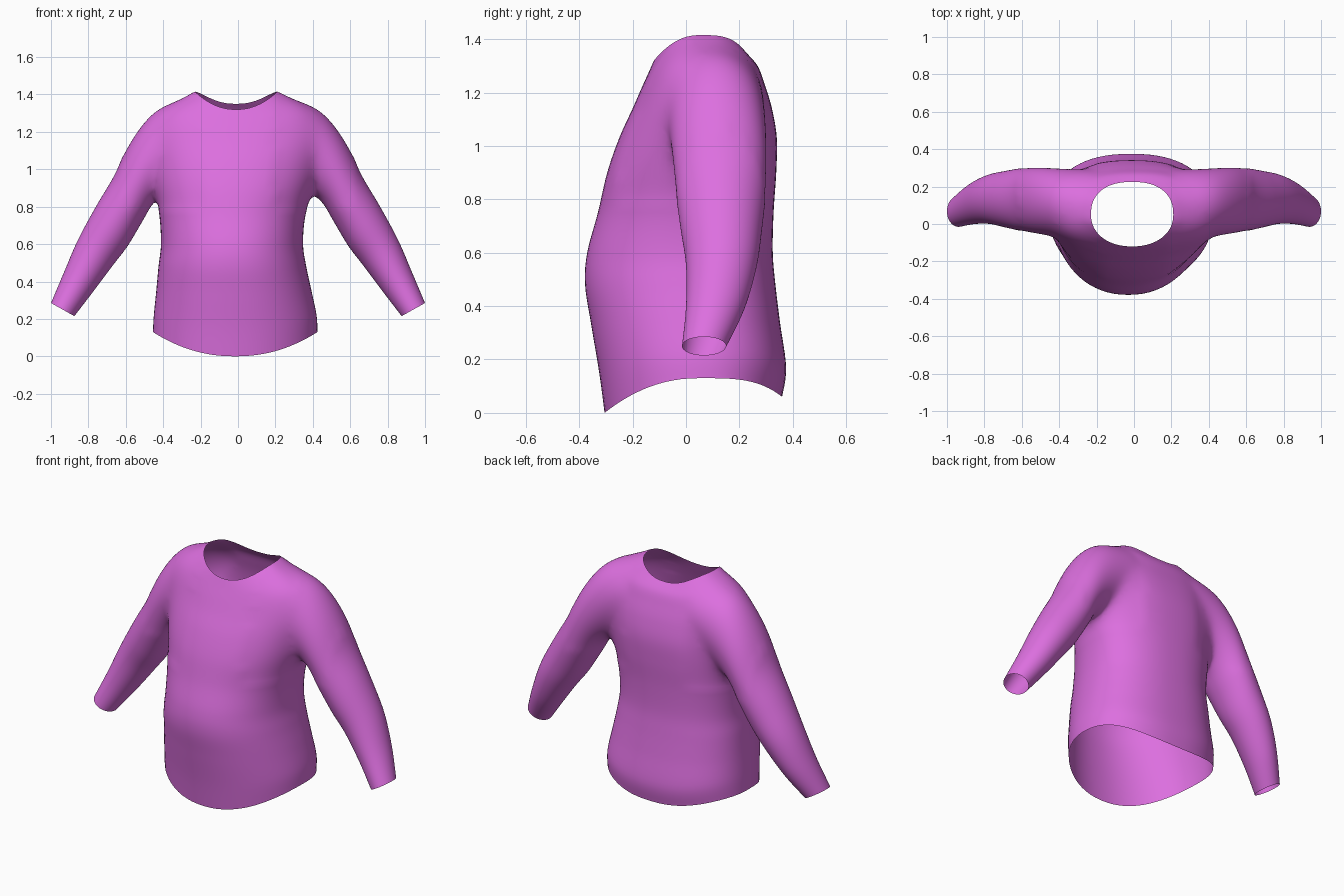
import bpy, bmesh, math
from mathutils import Vector

if "Cube" in bpy.data.objects:
    bpy.data.objects.remove(bpy.data.objects["Cube"])

SEG, SUB = 72, 6


def refine(rows):
    """Catmull-Rom interpolation between rows of ring parameters."""
    out = []
    for i in range(len(rows) - 1):
        p0, p1 = rows[max(i - 1, 0)], rows[i]
        p2, p3 = rows[i + 1], rows[min(i + 2, len(rows) - 1)]
        for k in range(SUB):
            t = k / SUB
            out.append([0.5 * (2 * b + (c - a) * t + (2 * a - 5 * b + 4 * c - d) * t * t
                               + (3 * b - a - 3 * c + d) * t ** 3)
                        for a, b, c, d in zip(p0, p1, p2, p3)])
    out.append(list(rows[-1]))
    return out


def loft(name, rings):
    """Closed tube; returns the object and the centre points of both caps."""
    bm = bmesh.new()
    loops = [[bm.verts.new(p) for p in ring] for ring in rings]
    for a, b in zip(loops, loops[1:]):
        for j in range(SEG):
            k = (j + 1) % SEG
            bm.faces.new((a[j], a[k], b[k], b[j]))
    centres = []
    for lp in (loops[0], loops[-1]):
        c = sum((v.co for v in lp), Vector()) / SEG
        centres.append(c)
        cv = bm.verts.new(c)
        for j in range(SEG):
            bm.faces.new((lp[j], lp[(j + 1) % SEG], cv))
    bmesh.ops.recalc_face_normals(bm, faces=bm.faces)
    me = bpy.data.meshes.new(name)
    bm.to_mesh(me)
    bm.free()
    ob = bpy.data.objects.new(name, me)
    bpy.context.collection.objects.link(ob)
    return ob, centres


def body_ring(r):
    cx, hx, yf, yb, zs, zf, zb = r
    ym, pts = 0.05, []
    for j in range(SEG):
        t = 2 * math.pi * j / SEG
        c, s = math.cos(t), math.sin(t)
        e = 2 / (2.35 if s > 0 else 2.15)
        y_end, z_end, p = (yb, zb, 3) if s > 0 else (yf, zf, 2)
        pts.append((cx + hx * math.copysign(abs(c) ** e, c),
                    ym + (y_end - ym) * abs(s) ** e,
                    zs + (z_end - zs) * abs(s) ** p))
    return pts


def sleeve_ring(r, side):
    ox, oz, ix, iz, yf, yb = r
    pts = []
    for j in range(SEG):
        t = 2 * math.pi * j / SEG
        c, s = math.cos(t), math.sin(t)
        pts.append((side * ((ox + ix) / 2 + (ox - ix) / 2 * c),
                    (yf + yb) / 2 + (yb - yf) / 2 * s,
                    (oz + iz) / 2 + (oz - iz) / 2 * c))
    return pts


# Torso: centre x, half width, front y, back y, z at sides / front / back
torso = [
    (-.015, .44, -.305, .36, .13, 0, .06),
    (-.015, .435, -.325, .375, .22, .15, .17),
    (-.022, .415, -.355, .352, .35, .33, .34),
    (-.03, .395, -.378, .335, .48, .48, .48),
    (-.032, .38, -.37, .325, .6, .6, .6),
    (-.03, .39, -.33, .328, .75, .75, .75),
    (-.02, .425, -.295, .338, .9, .9, .9),
    (-.01, .44, -.25, .34, 1.03, 1.03, 1.03),
    (0, .45, -.20, .322, 1.15, 1.14, 1.14),
    (0, .44, -.165, .295, 1.25, 1.22, 1.23),
    (0, .38, -.14, .268, 1.338, 1.275, 1.30),
    (-.01, .22, -.12, .225, 1.415, 1.32, 1.35),
]
# Sleeve: outer x z, inner x z, front y, back y
sleeve = [
    (.22, 1.375, .22, 1.0, -.10, .29),
    (.34, 1.36, .28, .94, -.09, .295),
    (.46, 1.305, .37, .88, -.07, .30),
    (.58, 1.145, .445, .83, -.055, .305),
    (.66, .97, .515, .715, -.04, .30),
    (.76, .80, .59, .59, -.02, .285),
    (.856, .622, .67, .485, 0, .265),
    (.93, .45, .775, .345, 0, .22),
    (1.0, .285, .875, .215, -.015, .15),
]

shirt, openings = loft("shirt", [body_ring(r) for r in refine(torso)])

# Fuse both sleeves into the torso
arms = []
for side in (1, -1):
    arm, ends = loft("sleeve_helper", [sleeve_ring(r, side) for r in refine(sleeve)])
    arm.hide_render = True
    arms.append(arm)
    openings.append(ends[1])
    mod = shirt.modifiers.new("fuse", 'BOOLEAN')
    mod.operation, mod.solver, mod.object = 'UNION', 'EXACT', arm
dg = bpy.context.evaluated_depsgraph_get()
mesh = bpy.data.meshes.new_from_object(shirt.evaluated_get(dg))
shirt.modifiers.clear()
shirt.data = mesh
for arm in arms:
    bpy.data.objects.remove(arm)

# Open the neck, hem and cuffs, then soften the armholes and shoulders
bm = bmesh.new()
bm.from_mesh(mesh)
for p in openings:
    v = min(bm.verts, key=lambda q: (q.co - p).length)
    bmesh.ops.delete(bm, geom=[v], context='VERTS')
bmesh.ops.remove_doubles(bm, verts=bm.verts, dist=0.005)
soft = [v for v in bm.verts if not v.is_boundary
        and .2 < abs(v.co.x) < .62 and .8 < v.co.z < 1.4]
for _ in range(22):
    bmesh.ops.smooth_vert(bm, verts=soft, factor=0.5,
                          use_axis_x=True, use_axis_y=True, use_axis_z=True)
for f in bm.faces:
    f.smooth = True
bm.to_mesh(mesh)
bm.free()

cloth = bpy.data.materials.new("cloth")
cloth.diffuse_color = (0.72, 0.16, 0.74, 1)
cloth.use_nodes = True
cloth.node_tree.nodes["Principled BSDF"].inputs["Base Color"].default_value = cloth.diffuse_color
mesh.materials.clear()
mesh.materials.append(cloth)
